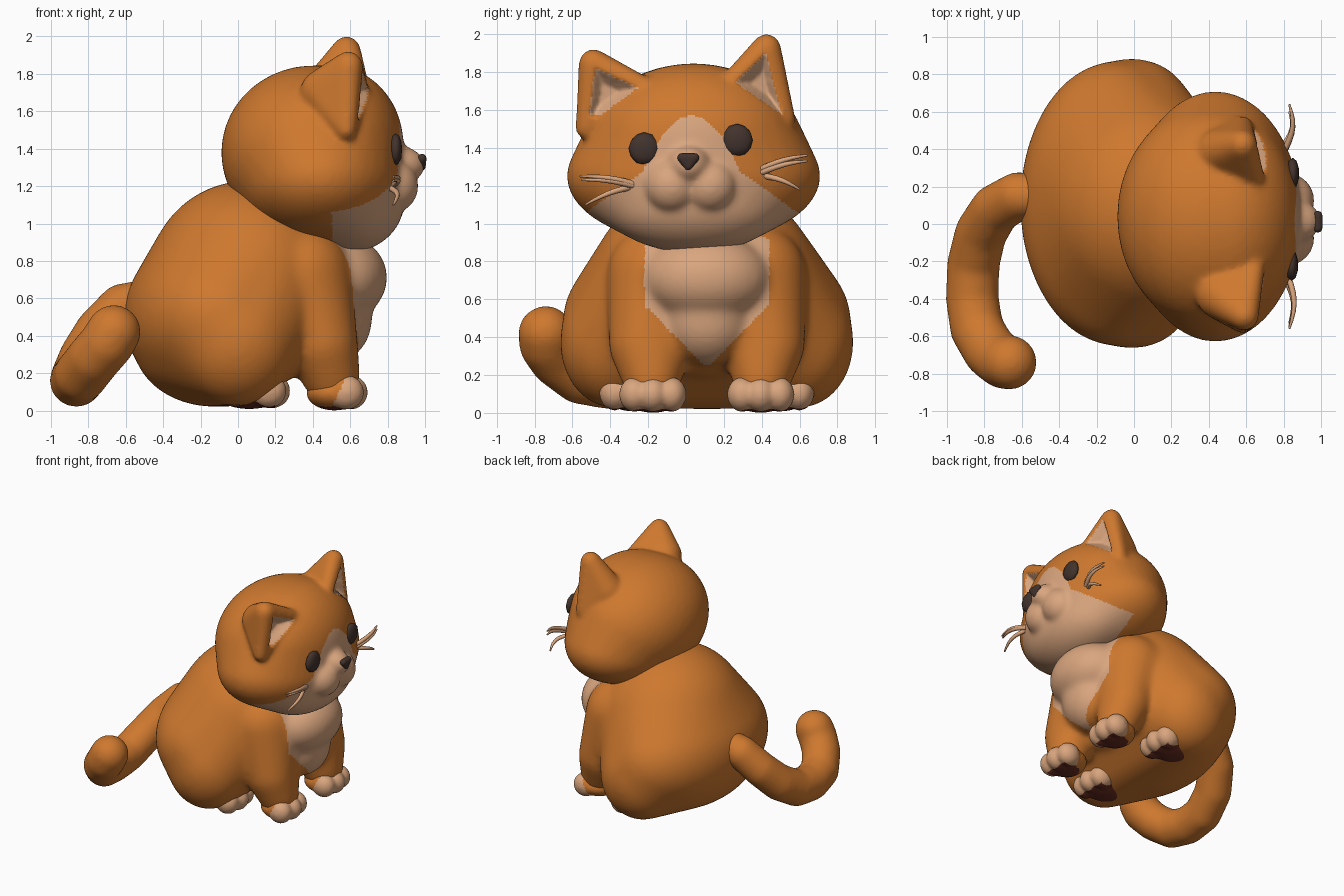
import bpy, bmesh, math
from mathutils import Vector, Matrix

cube = bpy.data.objects.get("Cube")
if cube:
    bpy.data.objects.remove(cube, do_unlink=True)


def material(name, rgb):
    m = bpy.data.materials.new(name)
    m.use_nodes = True
    color = (*rgb, 1)
    m.diffuse_color = color
    bsdf = m.node_tree.nodes["Principled BSDF"]
    bsdf.inputs["Base Color"].default_value = color
    bsdf.inputs["Roughness"].default_value = 0.7
    return m


ORANGE = material("orange_fur", (0.62, 0.19, 0.028))
CREAM = material("cream_fur", (0.70, 0.38, 0.21))
DARK = material("dark_brown", (0.055, 0.033, 0.026))
PAD = material("pad_brown", (0.13, 0.024, 0.014))


def ball(x, y, z, r):
    return (x, y, z), (r, r, r)


def ellipsoid(bm, center, radii, detail=4):
    """Add a scaled ball to the mesh."""
    m = Matrix.Translation(center) @ Matrix.Diagonal((*radii, 1))
    bmesh.ops.create_icosphere(bm, subdivisions=detail, radius=1, matrix=m)


def hull(bm, shapes, detail=3):
    """Add the convex skin around some ellipsoids."""
    tmp = bmesh.new()
    for center, radii in shapes:
        ellipsoid(tmp, center, radii, detail)
    points = [v.co.copy() for v in tmp.verts]
    tmp.free()
    skin = bmesh.new()
    verts = [skin.verts.new(p) for p in points]
    bmesh.ops.convex_hull(skin, input=verts)
    loose = [v for v in skin.verts if not v.link_faces]
    bmesh.ops.delete(skin, geom=loose, context='VERTS')
    me = bpy.data.meshes.new("skin")
    skin.to_mesh(me)
    skin.free()
    bm.from_mesh(me)
    bpy.data.meshes.remove(me)


def make_object(name, bm, mats):
    me = bpy.data.meshes.new(name)
    bm.to_mesh(me)
    bm.free()
    for m in mats:
        me.materials.append(m)
    me.shade_smooth()
    ob = bpy.data.objects.new(name, me)
    bpy.context.collection.objects.link(ob)
    return ob


def sculpt(name, bm, mats, rule=None, smooth=20, voxel=0.016):
    """Fuse overlapping volumes into one soft skin, then colour it by a rule."""
    ob = make_object(name, bm, [])
    remesh = ob.modifiers.new("Fuse", 'REMESH')
    remesh.mode = 'VOXEL'
    remesh.voxel_size = voxel
    soften = ob.modifiers.new("Soften", 'SMOOTH')
    soften.factor = 0.5
    soften.iterations = smooth
    graph = bpy.context.evaluated_depsgraph_get()
    me = bpy.data.meshes.new_from_object(ob.evaluated_get(graph))
    ob.modifiers.clear()
    ob.data = me
    me.materials.clear()
    for m in mats:
        me.materials.append(m)
    me.shade_smooth()
    if rule:
        for p in me.polygons:
            p.material_index = rule(p.center, p.normal)
    return ob


MID = 0.11   # body centre line
FACE = 0.04  # head centre line
SIDES = (("right", -1), ("left", 1))

# Body with haunches, chest, bib and front legs
bm = bmesh.new()
haunches = [((-0.01, MID + s * 0.49, 0.37), (0.32, 0.285, 0.345)) for _, s in SIDES]
hull(bm, [((-0.10, MID, 0.50), (0.51, 0.76, 0.48)),
          ((-0.13, MID, 0.36), (0.43, 0.66, 0.34)),
          ((0.05, 0.1, 0.68), (0.54, 0.60, 0.55))] + haunches, 4)
ellipsoid(bm, (0.28, MID, 0.62), (0.34, 0.53, 0.44))
ellipsoid(bm, (0.53, MID, 0.71), (0.27, 0.34, 0.24))
ellipsoid(bm, (0.51, MID, 0.50), (0.21, 0.24, 0.25))
for _, s in SIDES:
    hull(bm, [ball(0.33, MID + s * 0.25, 0.72, 0.28),
              ball(0.45, MID + s * 0.33, 0.36, 0.19),
              ball(0.50, MID + s * 0.29, 0.18, 0.155)])


def bib(c, n):
    width = min(0.33, (c.z - 0.235) * 0.98)
    return int(c.x > 0.5 and abs(c.y - MID) < width)


sculpt("body", bm, [ORANGE, CREAM], bib, smooth=44)


# Paws: cream toes, orange heel and brown pads underneath
def paw(name, x, y, length, base, pad_x, pad, pad_top):
    bm = bmesh.new()
    ellipsoid(bm, (x + 0.11 - length, y, base + 0.095), (length, 0.155, 0.095))
    for k in (-1, 0, 1):
        ellipsoid(bm, (x + 0.045 - 0.02 * abs(k), y + k * 0.098, base + 0.097),
                  (0.095, 0.08, 0.093))

    def rule(c, n):
        if (n.z < -0.5 and c.z < pad_top and abs(c.x - pad_x) < pad
                and abs(c.y - y) < pad):
            return 2
        return int(c.x > x - 0.06 + 0.45 * c.z)

    sculpt(name, bm, [ORANGE, CREAM, PAD], rule, smooth=10, voxel=0.013)


for side, s in SIDES:
    paw(side + "_front_paw", 0.555, MID + s * 0.285, 0.15, 0.0, 0.52, 0.10, 0.022)
    paw(side + "_rear_paw", 0.14, MID + s * 0.39, 0.19, 0.008, 0.07, 0.13, 0.05)

# Tail curling round to the right
tail = [(-0.45, 0.15, 0.60, 0.11), (-0.62, 0.15, 0.55, 0.13),
        (-0.74, 0.08, 0.42, 0.135), (-0.82, -0.05, 0.28, 0.14),
        (-0.86, -0.22, 0.18, 0.142), (-0.865, -0.40, 0.16, 0.143),
        (-0.84, -0.56, 0.19, 0.145), (-0.77, -0.68, 0.28, 0.146),
        (-0.70, -0.735, 0.36, 0.147), (-0.665, -0.74, 0.42, 0.147)]
bm = bmesh.new()
for a, b in zip(tail, tail[1:]):
    hull(bm, [ball(*a), ball(*b)])
sculpt("tail", bm, [ORANGE], smooth=20)

# Head with cheeks, chin and muzzle
bm = bmesh.new()
hull(bm, [((0.40, FACE, 1.38), (0.49, 0.59, 0.465)),
          ((0.50, FACE, 1.42), (0.385, 0.55, 0.425)),
          ((0.435, FACE, 1.25), (0.46, 0.67, 0.36)),
          ((0.59, FACE, 1.12), (0.30, 0.48, 0.275))], 4)
ellipsoid(bm, (0.84, FACE - 0.025, 1.31), (0.16, 0.12, 0.11))
for _, s in SIDES:
    ellipsoid(bm, (0.825, FACE - 0.015 + s * 0.10, 1.20), (0.14, 0.145, 0.145))

# Ears, given as front corners: inner base, outer base, tip
ears = [[(0.64, -0.23, 1.72), (0.58, -0.53, 1.50), (0.59, -0.49, 1.845)],
        [(0.64, 0.24, 1.745), (0.58, 0.525, 1.55), (0.58, 0.425, 1.925)]]
for inner, outer, tip in ears:
    back = ball(0.46, (inner[1] + outer[1]) / 2, 1.70, 0.13)
    hull(bm, [ball(*inner, 0.06), ball(*outer, 0.055), ball(*tip, 0.078), back])


def in_ear(c, grow):
    """True inside the shrunken front triangle of either ear."""
    if c.z < 1.56 or c.x < 0.5:
        return False
    for ear in ears:
        mid = sum((Vector(p) for p in ear), Vector()) / 3
        pts = [mid + (Vector(p) - mid) * grow for p in ear]
        signs = [(q.y - p.y) * (c.z - p.z) - (q.z - p.z) * (c.y - p.y) > 0
                 for p, q in zip(pts, pts[1:] + pts[:1])]
        if all(signs) or not any(signs):
            return True
    return False


def face_mask(c, n):
    if c.z > 1.575:
        return int(n.x > 0.1 and in_ear(c, 0.86))
    d = abs(c.y - FACE + 0.01)
    top = 1.57 - 4.5 * d * d if d < 0.25 else 1.28 - 0.72 * (d - 0.25)
    return int(c.x > 0.5 and c.z < top)


head = sculpt("head", bm, [ORANGE, CREAM], face_mask, smooth=22, voxel=0.0135)

# Hollow the inner ears in gentle steps
steps = [0.88 - 0.05 * i for i in range(11)]
hollow = [(v, sum(in_ear(v.co, g) for g in steps))
          for v in head.data.vertices if v.normal.x > 0.1]
for v, depth in hollow:
    v.co.x -= 0.006 * depth
head.data.update()


def face_x(y, z):
    """Depth of the face surface at a height and width."""
    hit, loc, _, _ = head.ray_cast(Vector((3, y, z)), Vector((-1, 0, 0)))
    return loc.x if hit else 0.8


# Eyes
for side, y, z in (("right", -0.22, 1.395), ("left", 0.27, 1.44)):
    bm = bmesh.new()
    ellipsoid(bm, (face_x(y, z), y, z), (0.035, 0.084, 0.087), 2)
    make_object(side + "_eye", bm, [DARK])

# Nose: a rounded triangle
bm = bmesh.new()
nx = face_x(0.012, 1.33) - 0.008
hull(bm, [ball(nx, -0.022, 1.348, 0.025), ball(nx, 0.046, 1.348, 0.025),
          ball(nx - 0.005, 0.012, 1.303, 0.025)])
sculpt("nose", bm, [DARK], smooth=2, voxel=0.008)

# Whiskers: tapered curves as (root y, root z, tip y, tip z)
whiskers = [(-0.28, 1.21, -0.56, 1.25), (-0.28, 1.20, -0.55, 1.23), (-0.30, 1.19, -0.53, 1.10),
            (0.40, 1.29, 0.64, 1.36), (0.40, 1.27, 0.64, 1.33), (0.42, 1.25, 0.60, 1.18)]
for i, (y0, z0, y1, z1) in enumerate(whiskers):
    cu = bpy.data.curves.new("whisker", 'CURVE')
    cu.dimensions = '3D'
    cu.bevel_depth = 0.016
    cu.bevel_resolution = 2
    cu.use_fill_caps = True
    sp = cu.splines.new('POLY')
    sp.points.add(6)
    x0 = face_x(y0, z0) - 0.01
    for k, p in enumerate(sp.points):
        t = k / 6
        arc = math.sin(math.pi * t)
        p.co = (x0 + (0.83 - x0) * t + 0.03 * arc, y0 + (y1 - y0) * t,
                z0 + (z1 - z0) * t + 0.012 * arc, 1)
        p.radius = 1 - 0.65 * t * t
    cu.materials.append(CREAM)
    ob = bpy.data.objects.new("whisker_%d" % (i + 1), cu)
    bpy.context.collection.objects.link(ob)
